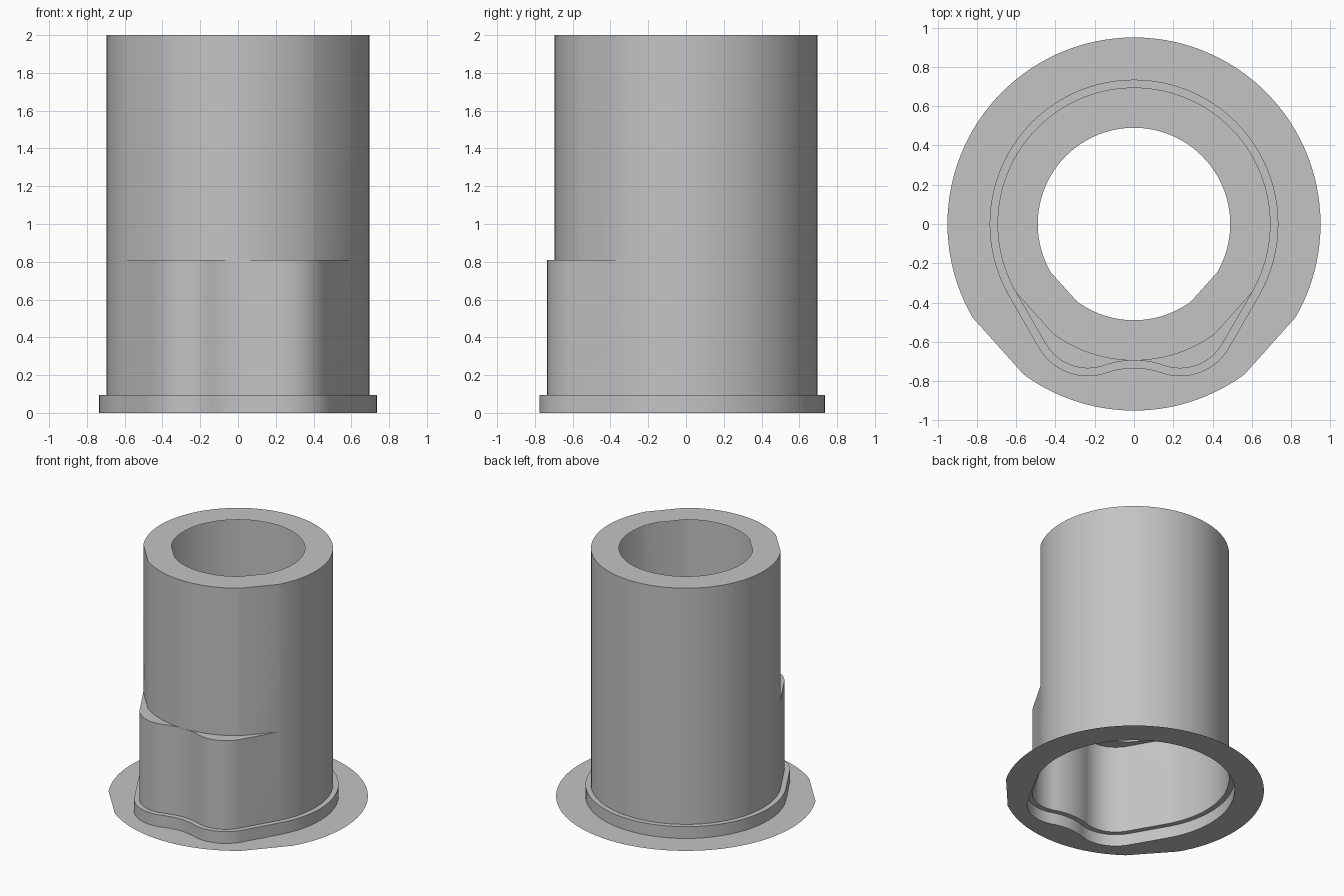
import bpy, bmesh
from math import sin, cos, radians, pi, atan2, hypot, degrees

cube = bpy.data.objects.get("Cube")
if cube:
    bpy.data.objects.remove(cube, do_unlink=True)

BODY_R = 0.695
BORE_R = 0.49
FLANGE_R = 0.95
COLLAR_STEP = 0.04
COLLAR_Z, LEDGE_Z, TOP_Z = 0.095, 0.81, 2.0
LOBE_X, LOBE_Y, LOBE_R = 0.235, -0.487, 0.248
DIP_R = 0.4625
DIP_Y = -BODY_R - DIP_R

grey = bpy.data.materials.new("plain grey")
grey.use_nodes = True
colour = (0.55, 0.55, 0.55, 1)
grey.diffuse_color = colour
grey.node_tree.nodes["Principled BSDF"].inputs["Base Color"].default_value = colour


def arc(cx, cy, r, start, end, n):
    angles = [radians(start + (end - start) * i / n) for i in range(n + 1)]
    return [(cx + r * cos(a), cy + r * sin(a)) for a in angles]


def lobed_outline(offset=0.0):
    """Counter-clockwise outline: round back, two tangent lobes, shallow front dip."""
    turn = degrees(atan2(DIP_Y - LOBE_Y, -LOBE_X))
    dip = arc(0, DIP_Y, DIP_R - offset, 90, turn + 180, 8)
    lobe = arc(LOBE_X, LOBE_Y, LOBE_R + offset, turn, -30, 16)
    back = arc(0, 0, BODY_R + offset, -30, 90, 40)
    half = dip + lobe[1:] + back
    return half + [(-x, y) for x, y in half[-2:0:-1]]


def round_outline(r):
    """Circle whose points line up radially with the lobed outline."""
    return [(r * x / hypot(x, y), r * y / hypot(x, y)) for x, y in lobed_outline()]


def loft(name, levels):
    """Skin a stack of (outline, height) rings into an open shell."""
    bm = bmesh.new()
    rings = [[bm.verts.new((x, y, z)) for x, y in outline] for outline, z in levels]
    for a, b in zip(rings, rings[1:]):
        for i in range(len(a)):
            j = (i + 1) % len(a)
            bm.faces.new((a[i], a[j], b[j], b[i]))
    bmesh.ops.remove_doubles(bm, verts=bm.verts, dist=0.0001)
    mesh = bpy.data.meshes.new(name)
    bm.to_mesh(mesh)
    bm.free()
    mesh.materials.append(grey)
    obj = bpy.data.objects.new(name, mesh)
    bpy.context.collection.objects.link(obj)
    bpy.ops.object.select_all(action="DESELECT")
    obj.select_set(True)
    bpy.context.view_layer.objects.active = obj
    bpy.ops.object.shade_smooth_by_angle(angle=radians(30))
    return obj


body = lobed_outline()
collar = lobed_outline(COLLAR_STEP)
tube = round_outline(BODY_R)

# Thin base disc with a lobed opening
loft("base_flange", [(round_outline(FLANGE_R), 0), (collar, 0)])

# Raised collar and its narrow step
loft("collar", [(collar, 0), (collar, COLLAR_Z), (body, COLLAR_Z)])

# Hollow sleeve: lobed lower part, ledge, round tube and top rim
loft("sleeve", [(body, COLLAR_Z), (body, LEDGE_Z), (tube, LEDGE_Z),
                (tube, TOP_Z), (round_outline(BORE_R), TOP_Z)])
